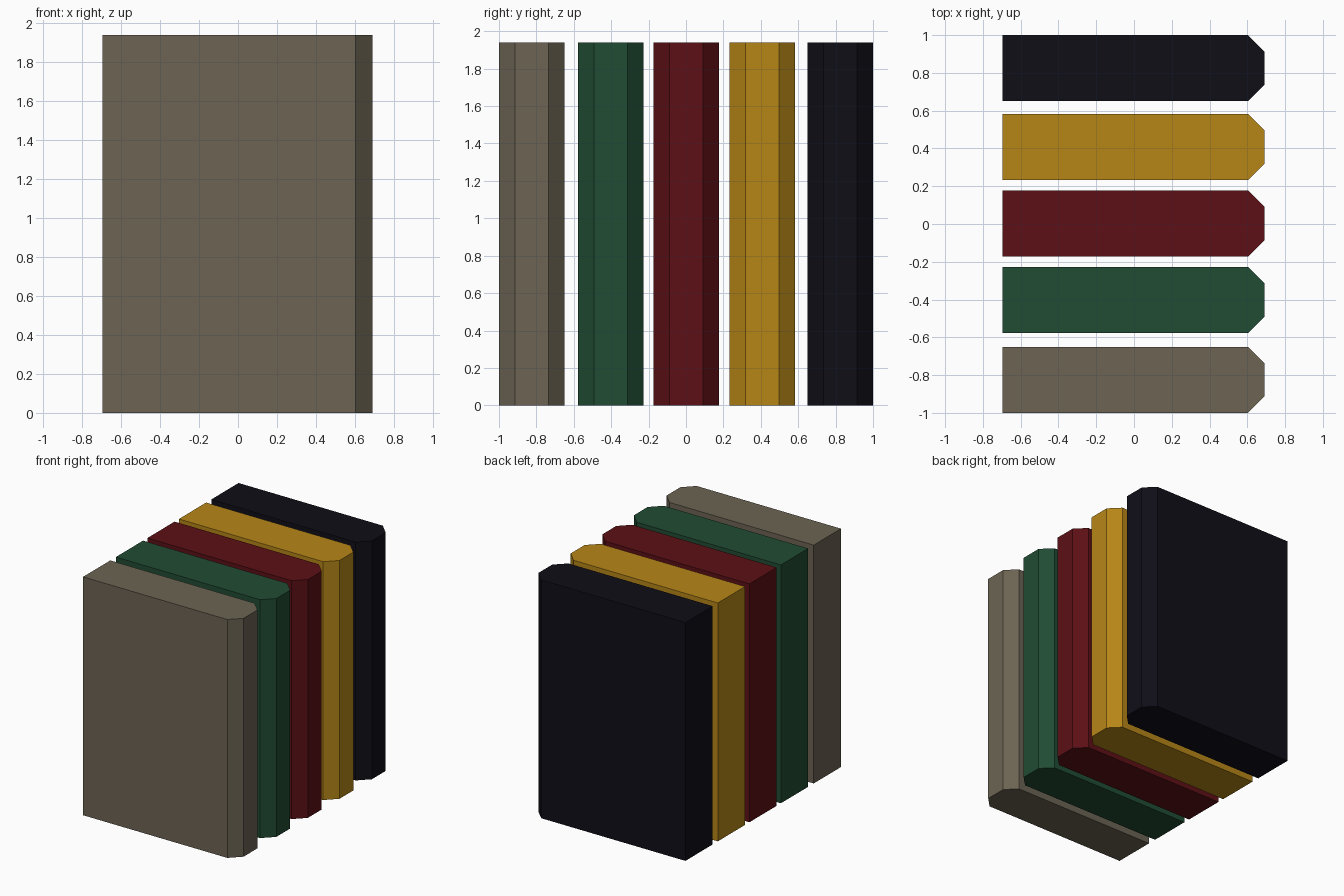
import bpy, bmesh

if "Cube" in bpy.data.objects:
    bpy.data.objects.remove(bpy.data.objects["Cube"])

HEIGHT = 1.94
HALF = 0.175          # half thickness of a book
BACK, FRONT = -0.695, 0.69
CH = 0.086            # spine corner chamfer


def book(name, y, color):
    # Outline seen from above: square fore-edge, chamfered spine
    outline = [(BACK, -HALF), (FRONT - CH, -HALF), (FRONT, -HALF + CH),
               (FRONT, HALF - CH), (FRONT - CH, HALF), (BACK, HALF)]
    bm = bmesh.new()
    base = bm.faces.new([bm.verts.new((px, py, 0)) for px, py in outline])
    ext = bmesh.ops.extrude_face_region(bm, geom=[base], use_keep_orig=True)
    top = [v for v in ext["geom"] if isinstance(v, bmesh.types.BMVert)]
    bmesh.ops.translate(bm, verts=top, vec=(0, 0, HEIGHT))
    bmesh.ops.recalc_face_normals(bm, faces=bm.faces)
    mesh = bpy.data.meshes.new(name)
    bm.to_mesh(mesh)
    bm.free()
    mat = bpy.data.materials.new(name + "_cover")
    mat.diffuse_color = (*color, 1)
    mat.use_nodes = True
    mat.node_tree.nodes["Principled BSDF"].inputs["Base Color"].default_value = mat.diffuse_color
    mesh.materials.append(mat)
    obj = bpy.data.objects.new(name, mesh)
    obj.location.y = y
    bpy.context.collection.objects.link(obj)


# Row of five books, front to back
book("beige_book", -0.825, (0.150, 0.127, 0.088))
book("green_book", -0.403, (0.0144, 0.072, 0.033))
book("red_book", 0.002, (0.107, 0.005, 0.0075))
book("gold_book", 0.408, (0.470, 0.240, 0.0085))
book("black_book", 0.825, (0.005, 0.0044, 0.0086))
